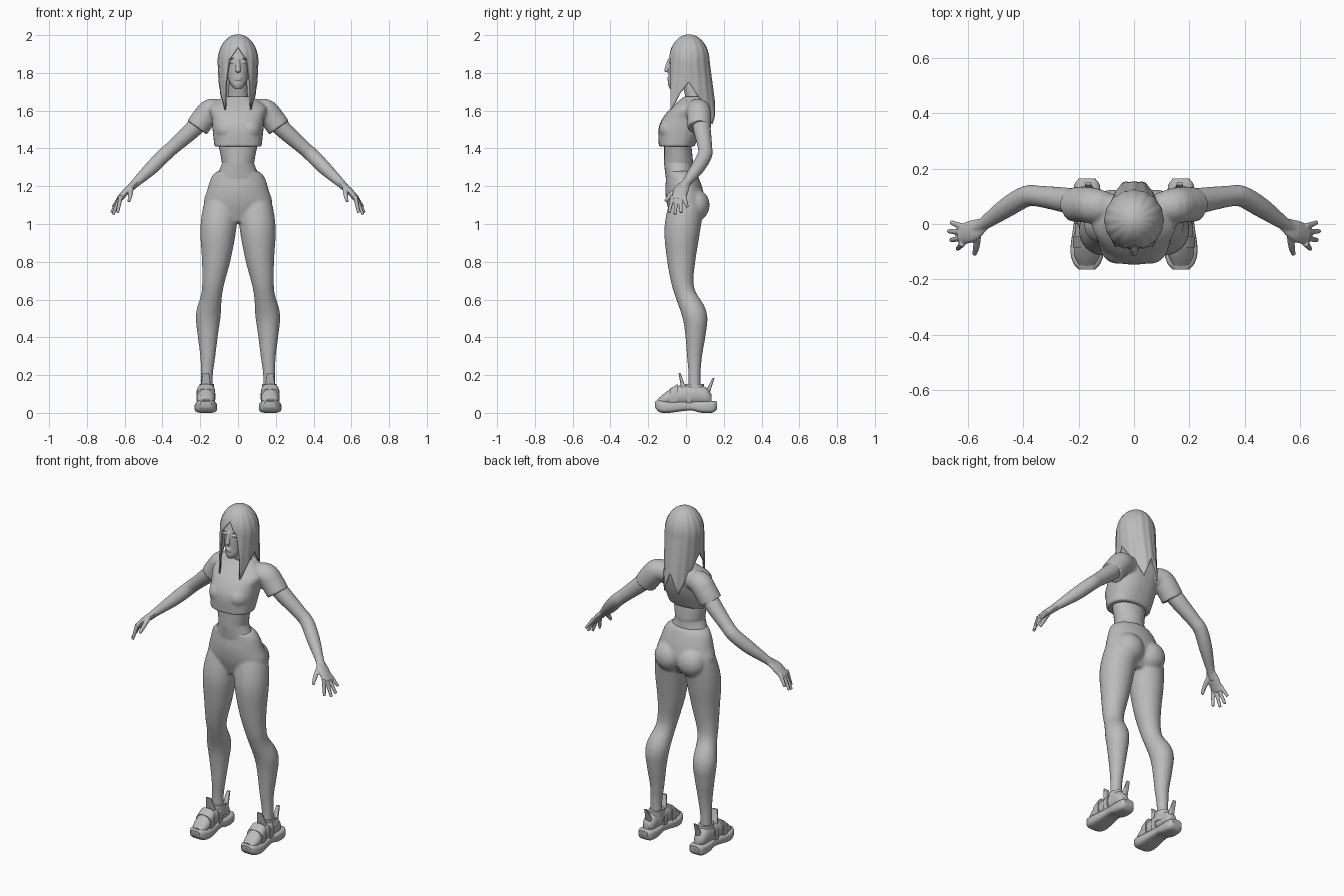
import bpy, bmesh, math
from mathutils import Vector, Matrix

cube = bpy.data.objects.get("Cube")
if cube:
    bpy.data.objects.remove(cube, do_unlink=True)

shade = (.5, .5, .5, 1)
grey = bpy.data.materials.new("plain grey")
grey.use_nodes = True
grey.diffuse_color = shade
grey.node_tree.nodes["Principled BSDF"].inputs["Base Color"].default_value = shade

AXIS_X, AXIS_Y, AXIS_Z = Matrix.Identity(3)
PAIR, SINGLE = (1, -1), (1,)


def smooth_path(rings, steps=4):
    """Pass a smooth curve through rings of position, half width and half depth."""
    points = [Vector(ring) for ring in rings]
    first, last = points[0] * 2 - points[1], points[-1] * 2 - points[-2]
    points = [first, *points, last]
    path = []
    for before, start, end, after in zip(points, points[1:], points[2:], points[3:]):
        leave, arrive = (end - before) / 2, (after - start) / 2
        for step in range(steps):
            t = step / steps
            blend = t * t * (3 - 2 * t)
            path.append(start.lerp(end, blend) + leave * t * (1 - t) ** 2
                        - arrive * t * t * (1 - t))
    return path + [points[-2]]


def skin(bm, sections):
    """Join equal closed sections with quads and cap both ends."""
    rows = [[bm.verts.new(co) for co in section] for section in sections]
    for row, following in zip(rows, rows[1:]):
        for k in range(len(row)):
            bm.faces.new((row[k - 1], row[k], following[k], following[k - 1]))
    bm.faces.new(rows[0])
    bm.faces.new(rows[-1])


def section(centre, across, along, width, depth, side, power=2, count=28):
    """One superellipse section, mirrored when the side is negative."""
    outline = []
    for k in range(count):
        angle = math.tau * k / count
        c, s = math.cos(angle), math.sin(angle)
        co = (centre + across * width * math.copysign(abs(c) ** (2 / power), c)
              + along * depth * math.copysign(abs(s) ** (2 / power), s))
        outline.append((co.x * side, co.y, co.z))
    return outline


def stack(bm, rings, along=AXIS_Y, x=0, power=2):
    """Parallel sections from (y, z, half width, half depth); off-centre ones are paired."""
    path = smooth_path(rings)
    for side in PAIR if x else SINGLE:
        skin(bm, [section(Vector((x, y, z)), AXIS_X, along, w, d, side, power)
                  for y, z, w, d in path])


def limb(bm, rings, flat=1):
    """Paired tubes from (x, y, z, radius); flat thins them across the path."""
    path = smooth_path(rings)
    for side in PAIR:
        sections = []
        for i, ring in enumerate(path):
            heading = path[min(i + 1, len(path) - 1)].xyz - path[max(i - 1, 0)].xyz
            heading.normalize()
            across = (AXIS_Y - heading * heading.y).normalized()
            sections.append(section(ring.xyz, across, heading.cross(across),
                                    ring.w, ring.w * flat, side))
        skin(bm, sections)


def ball(bm, centre, radii):
    for side in PAIR if centre[0] else SINGLE:
        place = Matrix.Translation((centre[0] * side, *centre[1:]))
        bmesh.ops.create_uvsphere(bm, u_segments=24, v_segments=14, radius=1,
                                  matrix=place @ Matrix.Diagonal((*radii, 1)))


def finish(name, bm, voxel=0, relax=3, thickness=0):
    """Make the object; a voxel size fuses overlapping volumes into one skin."""
    bmesh.ops.recalc_face_normals(bm, faces=bm.faces)
    mesh = bpy.data.meshes.new(name)
    bm.to_mesh(mesh)
    bm.free()
    mesh.materials.append(grey)
    part = bpy.data.objects.new(name, mesh)
    bpy.context.collection.objects.link(part)
    bpy.ops.object.select_all(action='DESELECT')
    part.select_set(True)
    bpy.context.view_layer.objects.active = part
    bpy.ops.object.shade_smooth_by_angle(angle=math.radians(45))
    if thickness:
        shell = part.modifiers.new("thickness", 'SOLIDIFY')
        shell.thickness, shell.offset = thickness, 0
    if voxel:
        fuse = part.modifiers.new("fuse", 'REMESH')
        fuse.mode, fuse.voxel_size, fuse.use_smooth_shade = 'VOXEL', voxel, True
        soften = part.modifiers.new("soften", 'SMOOTH')
        soften.factor, soften.iterations = .5, relax


# Leggings: pelvis, seat and both legs fused together
bm = bmesh.new()
stack(bm, [(-.03, 1.28, .11, .08), (-.02, 1.25, .14, .085), (-.01, 1.18, .163, .1),
           (0, 1.1, .178, .1), (-.01, 1.01, .09, .06)])
limb(bm, [(.08, 0, 1.2, .06), (.09, 0, 1.1, .09), (.105, -.02, .97, .095), (.115, -.025, .82, .077),
          (.13, -.02, .7, .06), (.14, 0, .62, .055), (.157, .045, .52, .066), (.16, .05, .42, .055),
          (.16, .045, .3, .04), (.165, .045, .2, .032), (.165, .045, .1, .034)])
ball(bm, (.075, .05, 1.1), (.085, .075, .085))
finish("leggings", bm, .008, 5)

# Bare waist between the two garments
bm = bmesh.new()
stack(bm, [(-.045, 1.45, .11, .07), (-.04, 1.34, .088, .076), (-.04, 1.31, .089, .075),
           (-.03, 1.23, .125, .075)])
finish("waist", bm)

# Cropped shirt with short sleeves
bm = bmesh.new()
stack(bm, [(-.05, 1.41, .125, .094), (-.03, 1.5, .135, .116), (-.01, 1.56, .14, .114),
           (.02, 1.62, .15, .094), (.045, 1.675, .075, .055)], power=2.4)
limb(bm, [(.07, .055, 1.6, .05), (.14, .065, 1.6, .064), (.18, .07, 1.56, .064), (.217, .07, 1.51, .063)])
ball(bm, (.06, -.07, 1.5), (.066, .074, .066))
finish("cropped_shirt", bm, .007, 4)

# Arms with palm, four spread fingers and thumb
bm = bmesh.new()
limb(bm, [(.15, .07, 1.59, .05), (.24, .085, 1.5, .046), (.34, .1, 1.41, .038), (.39, .1, 1.365, .038),
          (.46, .06, 1.295, .036), (.545, 0, 1.215, .023), (.58, -.02, 1.18, .02)])
limb(bm, [(.54, 0, 1.22, .024), (.585, -.025, 1.18, .039), (.63, -.04, 1.13, .036)], flat=.45)
for i in range(4):
    knuckle = (.62, -.07 + .02 * i, 1.15, .012)
    tip = (.67 - .008 * (i - 2) ** 2, -.09 + .032 * i, 1.05 + .01 * (i - 1) ** 2, .008)
    limb(bm, [knuckle, tip])
limb(bm, [(.565, -.03, 1.2, .014), (.57, -.08, 1.155, .012), (.577, -.11, 1.12, .008)])
finish("arms_and_hands", bm, .004, 2)

# Head, neck and facial features
bm = bmesh.new()
stack(bm, [(-.064, 1.715, .018, .022), (-.045, 1.74, .04, .05), (-.02, 1.78, .056, .072),
           (0, 1.83, .067, .092), (.01, 1.88, .07, .097), (.015, 1.94, .06, .077), (.02, 1.97, .03, .04)])
stack(bm, [(.05, 1.6, .075, .045), (.045, 1.66, .055, .046), (.02, 1.79, .046, .05)])
stack(bm, [(-.088, 1.875, .008, .008), (-.104, 1.813, .014, .011), (-.094, 1.803, .008, .006)])
for height, depth in ((1.858, .007), (1.878, .005)):
    ball(bm, (.032, -.08, height), (.018, .009, depth))
for height in (1.774, 1.764):
    ball(bm, (0, -.091, height), (.019, .009, .005))
finish("head_and_neck", bm, .0035, 2)

# Long hair: a dome whose lower edge falls into pointed locks around the head
lock_edge = [(0, 1.65), (.18, 1.53), (.3, 1.63), (.5, 1.75), (.62, 1.69), (.74, 1.6),
             (.78, 1.74), (.86, 1.87), (1, 1.935)]


def lock_end(turn):
    for (start, high), (end, low) in zip(lock_edge, lock_edge[1:]):
        if turn <= end:
            return high + (low - high) * (turn - start) / (end - start)


def hair_column(turn, rows=26):
    """Points from crown to lock end; turn runs from back (zero) to front (one)."""
    parting = math.exp(-((1 - abs(turn)) / .03) ** 2) / 20
    ripple = 1 + math.cos(16 * math.pi * turn) / 80 - parting
    column = []
    for row in range(rows + 1):
        z = 2 - (2 - lock_end(abs(turn))) * (row / rows) ** 1.7
        drop, rise = max(0, 1.86 - z), max(0, z - 1.86)
        dome = math.sqrt(max(0, 1 - (rise / .14) ** 2)) * ripple
        column.append(((.103 - drop * .05) * dome * math.sin(turn * math.pi),
                       .015 + (.105 + drop * .13) * dome * math.cos(turn * math.pi), z))
    return column


bm = bmesh.new()
grid = [[bm.verts.new(co) for co in hair_column(k / 50 - 1)] for k in range(100)]
for column, previous in zip(grid, grid[-1:] + grid):
    for upper, lower, low_before, up_before in zip(column, column[1:], previous[1:], previous):
        bm.faces.new((upper, lower, low_before, up_before))
bmesh.ops.remove_doubles(bm, verts=[column[0] for column in grid], dist=.0001)
finish("long_hair", bm, thickness=.008)

# Chunky trainers: sole, upper, collar, straps, tongue and heel tab
bm = bmesh.new()
stack(bm, [(-.164, .045, .03, .016), (-.14, .036, .05, .032), (-.09, .03, .06, .03),
           (.02, .037, .046, .024), (.08, .031, .05, .03), (.14, .032, .046, .031),
           (.164, .04, .03, .02)], AXIS_Z, .17, power=3.5)
finish("shoe_soles", bm)
bm = bmesh.new()
stack(bm, [(-.15, .055, .03, .018), (-.11, .072, .046, .035), (-.05, .088, .045, .054),
           (.06, .095, .041, .055), (.11, .085, .036, .046), (.135, .07, .02, .028)], AXIS_Z, .17)
stack(bm, [(.04, .09, .042, .062), (.045, .152, .038, .05)], x=.165)
finish("shoe_uppers", bm)
bm = bmesh.new()
stack(bm, [(-.085, .08, .05, .047), (-.045, .093, .05, .06)], AXIS_Z, .17, power=3)
stack(bm, [(0, .085, .048, .055), (.03, .09, .047, .055)], AXIS_Z, .17, power=3)
finish("shoe_straps", bm)
bm = bmesh.new()
stack(bm, [(-.01, .12, .03, .014), (-.034, .21, .017, .005)], x=.17, power=4)
stack(bm, [(.11, .1, .018, .014), (.146, .185, .01, .005)], x=.165, power=4)
finish("shoe_tongues_and_heel_tabs", bm)
